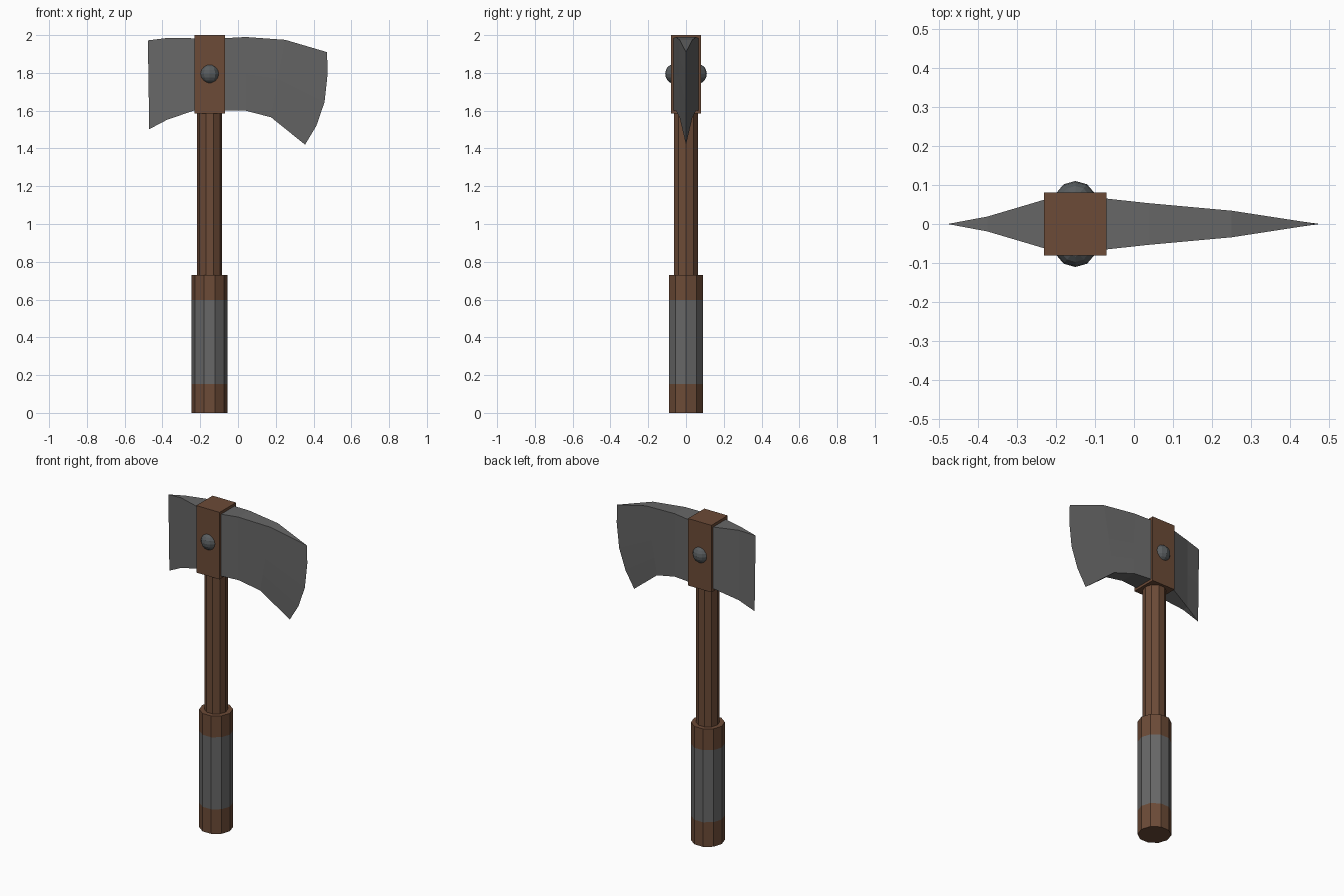
import bpy, bmesh, math
from mathutils import Vector, Matrix

if "Cube" in bpy.data.objects:
    bpy.data.objects.remove(bpy.data.objects["Cube"])

AXIS_X = -0.15   # handle centre line


def material(name, rgb):
    m = bpy.data.materials.new(name)
    m.diffuse_color = (*rgb, 1)
    m.use_nodes = True
    m.node_tree.nodes["Principled BSDF"].inputs["Base Color"].default_value = m.diffuse_color
    return m


wood = material("brown wood", (0.150, 0.070, 0.038))
steel = material("grey steel", (0.135, 0.135, 0.135))
rivet_steel = material("dark rivet steel", (0.100, 0.110, 0.115))


def finish(bm, name, *mats):
    bmesh.ops.recalc_face_normals(bm, faces=bm.faces)
    me = bpy.data.meshes.new(name)
    bm.to_mesh(me)
    bm.free()
    for m in mats:
        me.materials.append(m)
    ob = bpy.data.objects.new(name, me)
    bpy.context.collection.objects.link(ob)
    return ob


# Handle: ten-sided lathe with a thick grip and a thinner shaft
def handle(profile, sides=10):
    bm = bmesh.new()
    rings = []
    for r, z in profile:
        rings.append([bm.verts.new((AXIS_X + r * math.cos(2 * math.pi * i / sides),
                                    r * math.sin(2 * math.pi * i / sides), z))
                      for i in range(sides)])
    for a, b in zip(rings, rings[1:]):
        for i in range(sides):
            j = (i + 1) % sides
            bm.faces.new((a[i], a[j], b[j], b[i]))
    bm.faces.new(rings[0])
    bm.faces.new(rings[-1])
    # grey wrap in the middle of the grip
    for f in bm.faces:
        f.material_index = int(0.15 < f.calc_center_median().z < 0.6)
    finish(bm, "handle", wood, steel)


handle([(0.095, 0), (0.095, 0.152), (0.095, 0.598), (0.095, 0.73),
        (0.066, 0.73), (0.066, 1.60)])


# Blades: columns of (outline points from bottom to top, half thickness)
def blade(name, columns, rows=5):
    bm = bmesh.new()
    grid = []
    for pts, t in columns:
        if len(pts) == 2:
            a, b = Vector(pts[0]), Vector(pts[1])
            pts = [a.lerp(b, k / (rows - 1)) for k in range(rows)]
        grid.append([[bm.verts.new((x, s * t, z)) for x, z in pts] for s in (-1, 1)])
    for c, d in zip(grid, grid[1:]):
        for s in (0, 1):
            for k in range(rows - 1):
                bm.faces.new((c[s][k], d[s][k], d[s][k + 1], c[s][k + 1]))
        for k in (0, rows - 1):
            bm.faces.new((c[0][k], d[0][k], d[1][k], c[1][k]))
    bm.faces.new(grid[0][0] + grid[0][1][::-1])
    bmesh.ops.remove_doubles(bm, verts=bm.verts, dist=0.0005)
    finish(bm, name, steel)


blade("front_blade", [
    ([(-0.08, 1.60), (-0.08, 1.983)], 0.066),
    ([(0.04, 1.60), (0.04, 1.99)], 0.053),
    ([(0.175, 1.565), (0.25, 1.975)], 0.034),
    ([(0.355, 1.42), (0.415, 1.52), (0.458, 1.645), (0.475, 1.80), (0.471, 1.91)], 0),
])
blade("back_blade", [
    ([(-0.22, 1.605), (-0.22, 1.983)], 0.065),
    ([(-0.375, 1.552), (-0.375, 1.985)], 0.019),
    ([(-0.47, 1.502), (-0.477, 1.972)], 0),
])

# Wooden block that clamps the blades
bm = bmesh.new()
bmesh.ops.create_cube(bm, size=1, matrix=Matrix.Translation((AXIS_X, 0, 1.7925))
                      @ Matrix.Diagonal((0.16, 0.16, 0.415, 1)))
finish(bm, "head_block", wood)

# Rivets on both faces of the block
for side, label in ((-1, "front_rivet"), (1, "back_rivet")):
    bm = bmesh.new()
    bmesh.ops.create_uvsphere(bm, u_segments=10, v_segments=8, radius=1,
                              matrix=Matrix.Translation((AXIS_X, side * 0.066, 1.795))
                              @ Matrix.Diagonal((0.051, 0.044, 0.051, 1)))
    finish(bm, label, rivet_steel)
